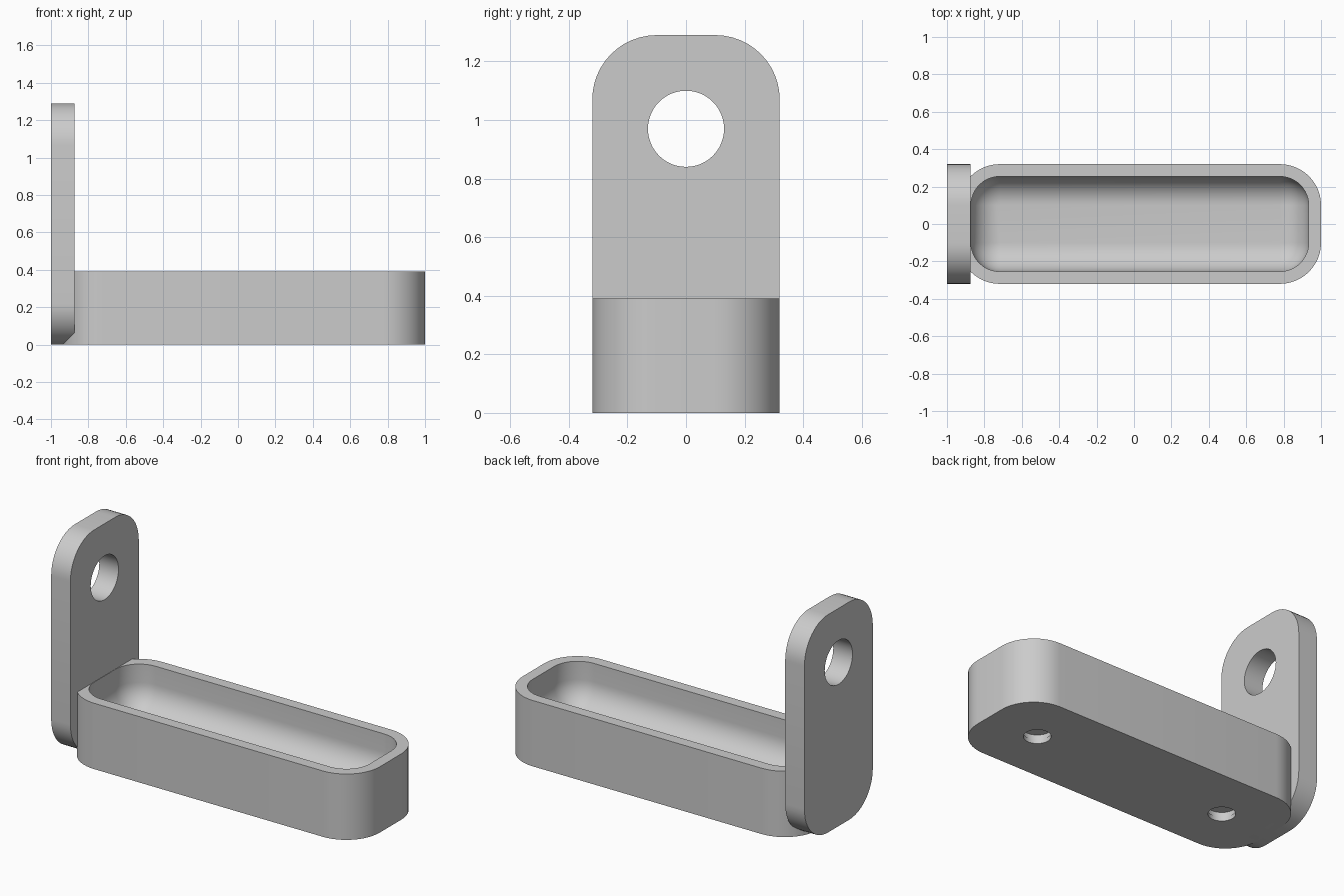
import bpy, bmesh
from math import sin, cos, pi
from mathutils import Matrix

cube = bpy.data.objects.get("Cube")
if cube:
    bpy.data.objects.remove(cube, do_unlink=True)

grey = bpy.data.materials.new("plain grey")
grey.use_nodes = True
grey.diffuse_color = (0.6, 0.6, 0.6, 1)
grey.node_tree.nodes["Principled BSDF"].inputs["Base Color"].default_value = (0.6, 0.6, 0.6, 1)

WIDTH, RADIUS = 0.32, 0.22      # shared half width and corner radius
WALL, FLOOR = 0.066, 0.127
TRAY_X, TRAY_LEN = 0.031, 0.969  # tray centre and half length
TRAY_H, PLATE_H = 0.39, 1.29
PLATE_X = -0.874                 # inner face of the plate
STEPS = 12


def rounded_rect(hx, hy, r):
    """Rounded rectangle, counter-clockwise, as 2D points."""
    pts = []
    for i, (sx, sy) in enumerate(((1, 1), (-1, 1), (-1, -1), (1, -1))):
        for k in range(STEPS + 1):
            a = (i + k / STEPS) * pi / 2
            pts.append((sx * (hx - r) + r * cos(a), sy * (hy - r) + r * sin(a)))
    return pts


def loft(name, rings):
    """Skin closed rings of 3D points and cap both ends."""
    bm = bmesh.new()
    loops = [[bm.verts.new(p) for p in ring] for ring in rings]
    for a, b in zip(loops, loops[1:]):
        for i in range(len(a)):
            j = (i + 1) % len(a)
            bm.faces.new((a[i], a[j], b[j], b[i]))
    bm.faces.new(loops[0][::-1])
    bm.faces.new(loops[-1])
    bmesh.ops.remove_doubles(bm, verts=bm.verts, dist=0.0002)
    bmesh.ops.recalc_face_normals(bm, faces=bm.faces)
    return finish_mesh(name, bm)


def finish_mesh(name, bm):
    mesh = bpy.data.meshes.new(name)
    bm.to_mesh(mesh)
    bm.free()
    mesh.materials.append(grey)
    obj = bpy.data.objects.new(name, mesh)
    bpy.context.collection.objects.link(obj)
    return obj


def activate(obj):
    bpy.ops.object.select_all(action='DESELECT')
    obj.select_set(True)
    bpy.context.view_layer.objects.active = obj


def drill(obj, centre, radius, depth, axis='Z'):
    """Cut a round hole centred on a point."""
    bm = bmesh.new()
    bmesh.ops.create_cone(bm, cap_ends=True, segments=48, radius1=radius,
                          radius2=radius, depth=depth)
    turn = Matrix.Rotation(pi / 2, 4, 'Y') if axis == 'X' else Matrix()
    bm.transform(Matrix.Translation(centre) @ turn)
    cutter = finish_mesh("hole_cutter", bm)
    cutter.hide_render = True
    mod = obj.modifiers.new("hole", 'BOOLEAN')
    mod.operation, mod.object, mod.solver = 'DIFFERENCE', cutter, 'EXACT'
    activate(obj)
    bpy.ops.object.modifier_apply(modifier=mod.name)
    bpy.data.objects.remove(cutter, do_unlink=True)


def tray_ring(inset, z):
    pts = rounded_rect(TRAY_LEN - inset, WIDTH - inset, max(RADIUS - inset, 0))
    return [(x + TRAY_X, y, z) for x, y in pts]


# Tray: outer wall, rim, then a hollow with a rounded floor
fillet = RADIUS - WALL
rings = [tray_ring(0, 0), tray_ring(0, TRAY_H), tray_ring(WALL, TRAY_H)]
for k in range(STEPS + 1):
    a = k / STEPS * pi / 2
    rings.append(tray_ring(WALL + fillet * (1 - cos(a)), FLOOR + fillet * (1 - sin(a))))
tray = loft("tray", rings)

# Blind holes with a slight lip under the tray
for side in (-1, 1):
    x = TRAY_X + side * 0.64
    drill(tray, (x, 0, 0), 0.074, 0.06)
    drill(tray, (x, 0, 0.04), 0.079, 0.03)

# Upright plate with rounded corners and a large hole
outline = rounded_rect(WIDTH, PLATE_H / 2, RADIUS)
plate = loft("upright_plate", [[(x, y, z + PLATE_H / 2) for y, z in outline]
                               for x in (-1, PLATE_X)])
drill(plate, (-0.94, 0, 0.97), 0.13, 0.4, 'X')

for obj in (tray, plate):
    activate(obj)
    bpy.ops.object.shade_smooth_by_angle(angle=pi / 6)
